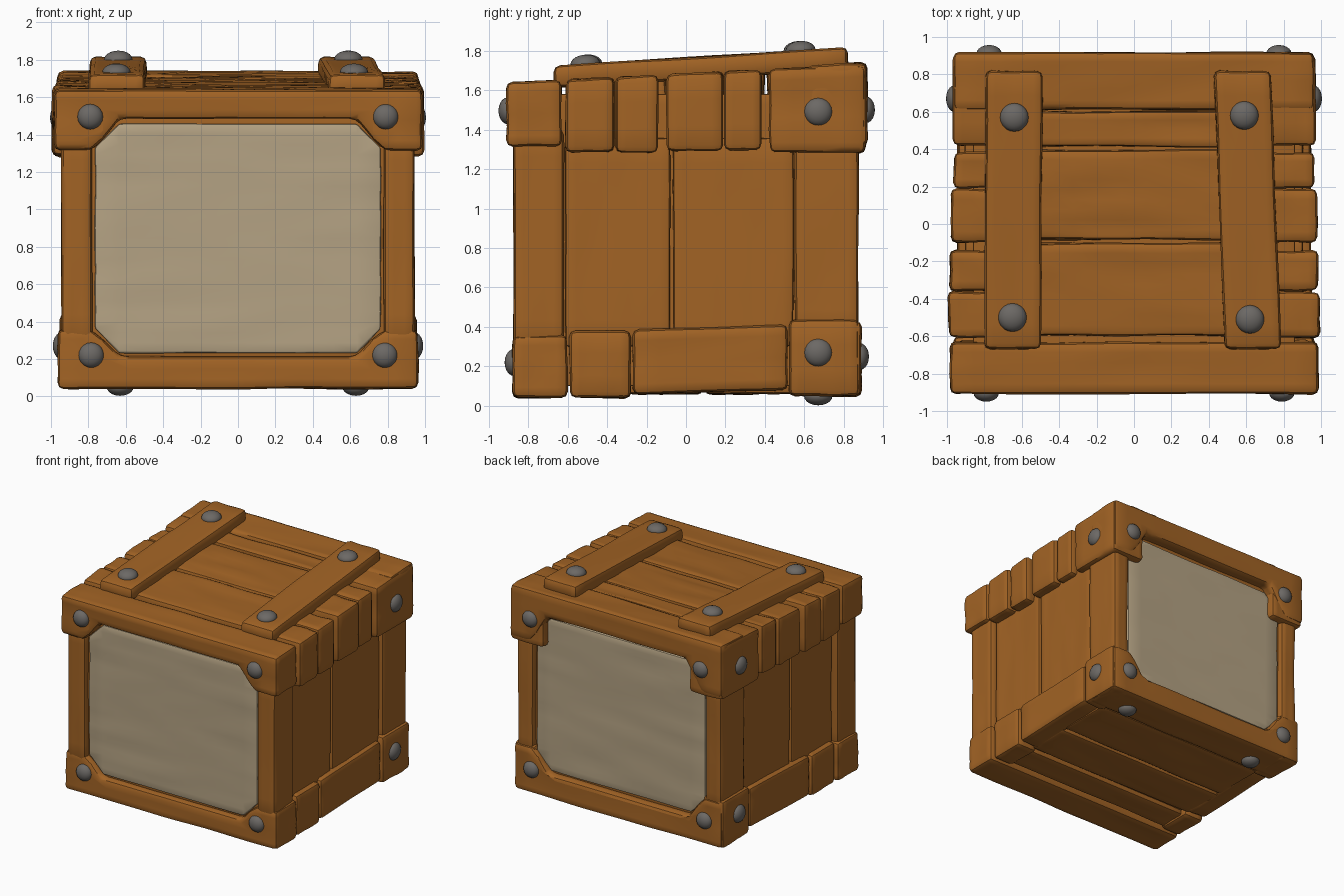
import bpy, bmesh, math
from mathutils import Vector, Matrix, noise

if "Cube" in bpy.data.objects:
    bpy.data.objects.remove(bpy.data.objects["Cube"])


def material(name, color):
    m = bpy.data.materials.new(name)
    m.diffuse_color = (*color, 1)
    m.use_nodes = True
    m.node_tree.nodes["Principled BSDF"].inputs["Base Color"].default_value = m.diffuse_color
    return m


WOOD = material("warm wood", (0.36, 0.125, 0.018))
CANVAS = material("tan canvas", (0.46, 0.365, 0.23))
METAL = material("grey metal", (0.15, 0.14, 0.13))


def finish(name, bm, mat):
    me = bpy.data.meshes.new(name)
    bm.to_mesh(me)
    bm.free()
    me.materials.append(mat)
    me.shade_smooth()
    me.set_sharp_from_angle(angle=math.radians(40))
    ob = bpy.data.objects.new(name, me)
    bpy.context.collection.objects.link(ob)
    return ob


def prism(name, pts, y0, y1, mat=WOOD, bevel=0.032, rough=0.008, warp=None):
    """Profile in x,z extruded along y, with soft edges and a carved grain."""
    bm = bmesh.new()
    face = bm.faces.new([bm.verts.new((x, y0, z)) for x, z in pts])
    ext = bmesh.ops.extrude_face_region(bm, geom=[face])["geom"]
    for v in ext:
        if isinstance(v, bmesh.types.BMVert):
            v.co.y = y1
    bmesh.ops.recalc_face_normals(bm, faces=bm.faces)
    bmesh.ops.bevel(bm, geom=bm.edges[:], offset=bevel, segments=2, profile=0.5,
                    affect='EDGES', clamp_overlap=True)
    lo = [min(v.co[i] for v in bm.verts) for i in range(3)]
    hi = [max(v.co[i] for v in bm.verts) for i in range(3)]
    size = [hi[i] - lo[i] for i in range(3)]
    grain = size.index(max(size))
    # cut into cells that are long in the grain direction
    for i in range(3):
        n = max(1, round(size[i] / (0.13 if i == grain else 0.055)))
        for k in range(1, n):
            co, no = Vector(), Vector()
            co[i] = lo[i] + size[i] * k / n
            no[i] = 1
            bmesh.ops.bisect_plane(bm, geom=bm.verts[:] + bm.edges[:] + bm.faces[:],
                                   plane_co=co, plane_no=no, dist=1e-4)
    bm.normal_update()
    freq = Vector([2.2 if i == grain else 9 for i in range(3)])
    moves = [v.normal * rough * (noise.noise(v.co * freq + Vector((3.3, 1.7, 5.1))) - 0.2)
             for v in bm.verts]
    for v, d in zip(bm.verts, moves):
        v.co += d
        if warp:
            v.co = warp(v.co.copy())
    return finish(name, bm, mat)


def box(name, x, y, z, **kw):
    (x0, x1), (z0, z1) = sorted(x), z
    return prism(name, [(x0, z0), (x1, z0), (x1, z1), (x0, z1)], y[0], y[1], **kw)


def bolt(name, pos, direction, r=0.072, h=0.047):
    bm = bmesh.new()
    bmesh.ops.create_uvsphere(bm, u_segments=20, v_segments=10, radius=1)
    rot = Vector(direction).to_track_quat('Z', 'Y').to_matrix().to_4x4()
    bm.transform(Matrix.Translation(pos) @ rot @ Matrix.Diagonal((r, r, h, 1)))
    finish(name, bm, METAL)


def rail(name, w, outer, end, inner, y0, y1, **kw):
    """Cross rail whose ends widen into corner gussets."""
    prism(name, [(-w, outer), (w, outer), (w, end), (0.785, end), (0.72, end + (inner - end) * 0.35),
                 (0.63, inner), (-0.63, inner), (-0.72, end + (inner - end) * 0.35),
                 (-0.785, end), (-w, end)], y0, y1, **kw)


def octagon(x, z0, z1, c):
    return [(-x + c, z0), (x - c, z0), (x, z0 + c), (x, z1 - c),
            (x - c, z1), (-x + c, z1), (-x, z1 - c), (-x, z0 + c)]


def lean(slope, y_ref, z_from=1.0):
    """Lifts the upper part towards the back."""
    def f(co):
        if co.z > z_from:
            t = min(1, (co.z - z_from) / 0.3)
            co.z += slope * (co.y - y_ref) * t
        return co
    return f


roof = lean(0.05, -0.9, 1.32)

# inner core closing the gaps
box("inner_core", (-0.86, 0.86), (-0.78, 0.78), (0.10, 1.58), bevel=0.01, rough=0)

# front and back frames with gusseted rails
rail("front_top_rail", 0.985, 1.64, 1.315, 1.48, -0.91, -0.63, warp=roof)
rail("front_bottom_rail", 0.965, 0.04, 0.36, 0.215, -0.88, -0.60)
rail("back_top_rail", 0.965, 1.65, 1.31, 1.49, 0.61, 0.92, warp=roof)
rail("back_bottom_rail", 0.945, 0.05, 0.43, 0.245, 0.56, 0.89)

# canvas panels with wooden backing lip
for tag, s, z0, z1 in (("front", -1, 0.23, 1.46), ("back", 1, 0.26, 1.51)):
    prism(tag + "_panel_lip", octagon(0.80, z0 - 0.04, z1 + 0.04, 0.14),
          s * 0.76, s * 0.825, bevel=0.01, rough=0.004)
    prism(tag + "_canvas", octagon(0.765, z0, z1, 0.13),
          s * 0.78, s * 0.845, mat=CANVAS, bevel=0.012, rough=0.006)

for tag, s in (("left", -1), ("right", 1)):
    def sx(a, b):
        return (s * a, s * b)
    # corner posts
    box(tag + "_front_post", sx(0.78, 0.945), (-0.875, -0.62), (0.30, 1.40))
    box(tag + "_back_post", sx(0.78, 0.93), (0.55, 0.875), (0.36, 1.38))
    # upright side boards
    for i, (a, b) in enumerate(((-0.61, -0.08), (-0.065, 0.545))):
        box(f"{tag}_side_board_{i}", sx(0.80, 0.905), (a, b), (0.30, 1.36), bevel=0.018)
    # lower side rail pieces
    box(tag + "_lower_block", sx(0.76, 0.95), (-0.59, -0.28), (0.04, 0.38))
    box(tag + "_lower_rail", sx(0.76, 0.945), (-0.27, 0.515), (0.055, 0.385),
        warp=lambda c: Vector((c.x, c.y, c.z + 0.035 * (c.y + 0.27))))
    box(tag + "_lower_back_block", sx(0.76, 0.955), (0.52, 0.88), (0.05, 0.44))
    # upper plank ends wrapping down the side
    for i, (a, b, w, z0) in enumerate(((-0.61, -0.36, 0.995, 1.285), (-0.36, -0.14, 0.985, 1.28),
                                       (-0.10, 0.19, 0.98, 1.29), (0.19, 0.385, 0.965, 1.295),
                                       (0.42, 0.91, 0.97, 1.28))):
        box(f"{tag}_plank_end_{i}", sx(0.66, w), (a, b), (z0, 1.64), warp=roof)
    # side, front, back and underside bolts
    bolt(tag + "_upper_side_bolt", (s * 0.958, 0.67, 1.49), (s, 0, 0))
    bolt(tag + "_lower_side_bolt", (s * 0.943, 0.67, 0.27), (s, 0, 0))
    bolt(tag + "_underside_bolt", (s * 0.63, 0.67, 0.05), (0, 0, -1))
    bolt(tag + "_front_top_bolt", (s * 0.79, -0.903, 1.495), (0, -1, 0), r=0.068)
    bolt(tag + "_front_bottom_bolt", (s * 0.785, -0.872, 0.22), (0, -1, 0), r=0.068)
    bolt(tag + "_back_top_bolt", (s * 0.775, 0.91, 1.50), (0, 1, 0), r=0.068)
    bolt(tag + "_back_bottom_bolt", (s * 0.785, 0.88, 0.25), (0, 1, 0), r=0.068)

# top planks
for i, (a, b) in enumerate(((-0.60, -0.10), (-0.085, 0.40), (0.41, 0.605))):
    box(f"top_plank_{i}", (-0.72, 0.72), (a, b), (1.50, 1.64), bevel=0.025, rough=0.014, warp=roof)

# bottom planks
for i, (a, b) in enumerate(((-0.57, -0.33), (-0.29, 0.08), (0.10, 0.56))):
    box(f"bottom_plank_{i}", (-0.80, 0.80), (a, b), (0.06, 0.18), bevel=0.02)

# slanted cleats across the top
for tag, xa, xb, bolts in (("left", -0.65, -0.64, ((-0.65, -0.50), (-0.64, 0.57))),
                           ("right", 0.635, 0.58, ((0.62, -0.51), (0.59, 0.58)))):
    def tilt(c, xa=xa, xb=xb):
        t = (c.y + 0.67) / 1.49
        return Vector((c.x + xa + (xb - xa) * t, c.y, c.z + 0.095 * t))
    box(tag + "_cleat", (-0.153, 0.153), (-0.67, 0.82), (1.61, 1.725), warp=tilt)
    for i, (x, y) in enumerate(bolts):
        bolt(f"{tag}_cleat_bolt_{i}", (x, y, 1.722 + 0.064 * (y + 0.67)), (0, -0.065, 1), r=0.076)
